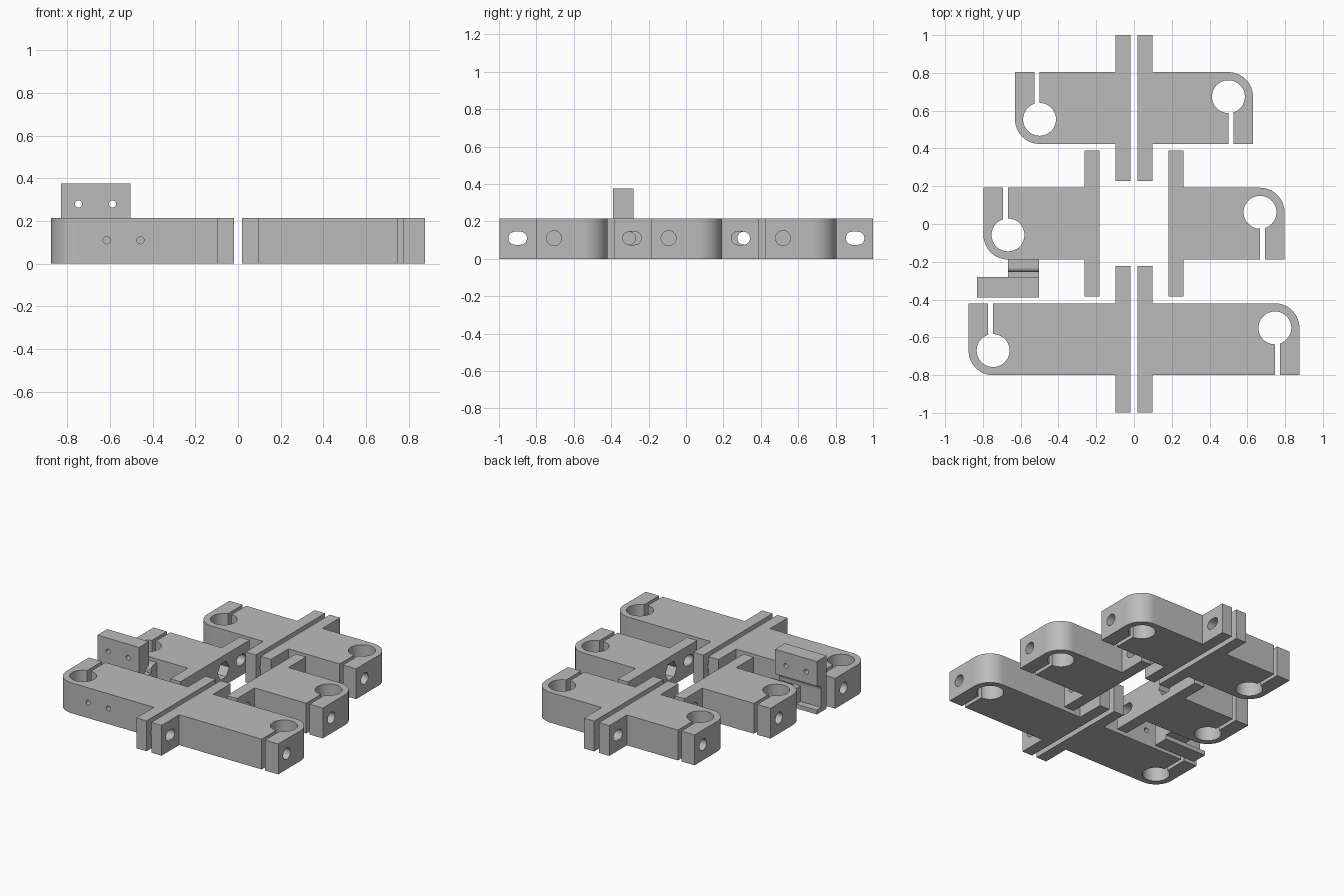
import bpy, bmesh
from math import cos, sin, pi, acos
from mathutils import Matrix, Vector

if "Cube" in bpy.data.objects:
    bpy.data.objects.remove(bpy.data.objects["Cube"], do_unlink=True)

HEIGHT = 0.215
MID = 0.11          # height of all cross bores
HALF = 0.19         # half width of an arm
FLANGE = 0.387      # half length of a flange
BORE, CORNER = 0.087, 0.13

grey = bpy.data.materials.new("plain grey")
grey.use_nodes = True
grey.diffuse_color = (0.5, 0.5, 0.5, 1)
grey.node_tree.nodes["Principled BSDF"].inputs["Base Color"].default_value = (0.5, 0.5, 0.5, 1)


def arc(cx, cy, r, a0, a1, n):
    return [(cx + r * cos(a0 + (a1 - a0) * i / n), cy + r * sin(a0 + (a1 - a0) * i / n))
            for i in range(n + 1)]


def prism(name, outline, start, end, axis="z"):
    """Extrude an outline along an axis: (x,y) for z, (y,z) for x, (x,z) for y."""
    place = {"z": lambda p: (p[0], p[1], start),
             "x": lambda p: (start, p[0], p[1]),
             "y": lambda p: (p[0], start, p[1])}[axis]
    step = Vector([(end - start) * (axis == a) for a in "xyz"])
    bm = bmesh.new()
    face = bm.faces.new([bm.verts.new(place(p)) for p in outline])
    top = bmesh.ops.extrude_face_region(bm, geom=[face])["geom"]
    bmesh.ops.translate(bm, vec=step, verts=[v for v in top if isinstance(v, bmesh.types.BMVert)])
    bmesh.ops.recalc_face_normals(bm, faces=bm.faces)
    mesh = bpy.data.meshes.new(name)
    bm.to_mesh(mesh)
    bm.free()
    mesh.materials.append(grey)
    obj = bpy.data.objects.new(name, mesh)
    bpy.context.collection.objects.link(obj)
    return obj


def circle(u, v, r, n=32):
    return arc(u, v, r, 0, 2 * pi * (n - 1) / n, n - 1)


def boolean(obj, others, operation="DIFFERENCE"):
    bpy.context.view_layer.objects.active = obj
    for other in others:
        mod = obj.modifiers.new("boolean", "BOOLEAN")
        mod.operation, mod.solver, mod.object = operation, "EXACT", other
        bpy.ops.object.modifier_apply(modifier=mod.name)
        bpy.data.objects.remove(other, do_unlink=True)


def smooth(obj):
    bpy.ops.object.select_all(action="DESELECT")
    obj.select_set(True)
    bpy.context.view_layer.objects.active = obj
    bpy.ops.object.shade_smooth_by_angle(angle=0.5)


def clamp_arm(name, row_y, inner, end, left):
    """T-shaped arm with a split rod clamp at its rounded end."""
    root = inner + 0.08
    hx, hy, slit = end - CORNER, HALF - CORNER, 0.026
    outline = [(inner, -FLANGE), (root, -FLANGE), (root, -HALF), (hx, -HALF)]
    outline += arc(hx, hy, BORE, 1.5 * pi, -acos(slit / BORE), 48)
    outline += [(hx + slit, -HALF), (end, -HALF)]
    outline += arc(hx, hy, CORNER, 0, pi / 2, 16)
    outline += [(root, HALF), (root, FLANGE), (inner, FLANGE)]
    arm = prism(name, outline, 0, HEIGHT)

    # slotted flange holes, clamp screw bore and nut pocket
    cutters = []
    for y in (-0.29, 0.29):
        slot = arc(y + 0.015, MID, 0.035, -pi / 2, pi / 2, 12)
        slot += arc(y - 0.015, MID, 0.035, pi / 2, 1.5 * pi, 12)
        cutters.append(prism("slot_cutter", slot, inner - 0.05, root + 0.05, "x"))
    cutters.append(prism("screw_cutter", circle(-0.095, MID, 0.04), inner - 0.05, end + 0.05, "x"))
    cutters.append(prism("nut_cutter", circle(-0.095, MID, 0.065, 6), inner - 0.05, root + 0.06, "x"))
    boolean(arm, cutters)

    turn = Matrix.Rotation(pi if left else 0, 4, "Z")
    arm.data.transform(Matrix.Translation((0, row_y, 0)) @ turn)
    return arm


# three rows of facing clamp arms
rows = {"back": (0.614, 0.019, 0.63), "middle": (0.002, 0.182, 0.797), "front": (-0.61, 0.019, 0.876)}
for row, (y, inner, end) in rows.items():
    for side in ("left", "right"):
        arm = clamp_arm(f"{row}_{side}_clamp_arm", y, inner, end, side == "right")
        if row == "front" and side == "right":
            boolean(arm, [prism("pin_cutter", circle(x, MID, 0.017, 20), -0.9, -0.3, "y")
                          for x in (-0.615, -0.457)])
        smooth(arm)

# upright sensor plate with a rounded recess along its lower back face
profile = [(-0.39, 0), (-0.28, 0), (-0.28, 0.03)]
profile += [(-0.33, 0.03)] + arc(-0.28, 0.15, 0.05, pi, pi / 2, 12)
profile += [(-0.28, 0.375), (-0.39, 0.375)]
plate = prism("sensor_plate", profile, -0.83, -0.503, "x")
boolean(plate, [prism("hole_cutter", circle(x, 0.28, 0.017, 20), -0.5, -0.2, "y")
                for x in (-0.747, -0.588)])
smooth(plate)

# foot joining the plate to the middle arm, grooved across its top
foot_profile = [(-0.335, 0.03), (-0.187, 0.03), (-0.187, 0.19), (-0.23, 0.19)]
foot_profile += arc(-0.23, 0.165, 0.025, pi / 2, pi, 10)
foot_profile += [(-0.255, 0.14), (-0.335, 0.14)]
smooth(prism("plate_foot", foot_profile, -0.667, -0.503, "x"))
